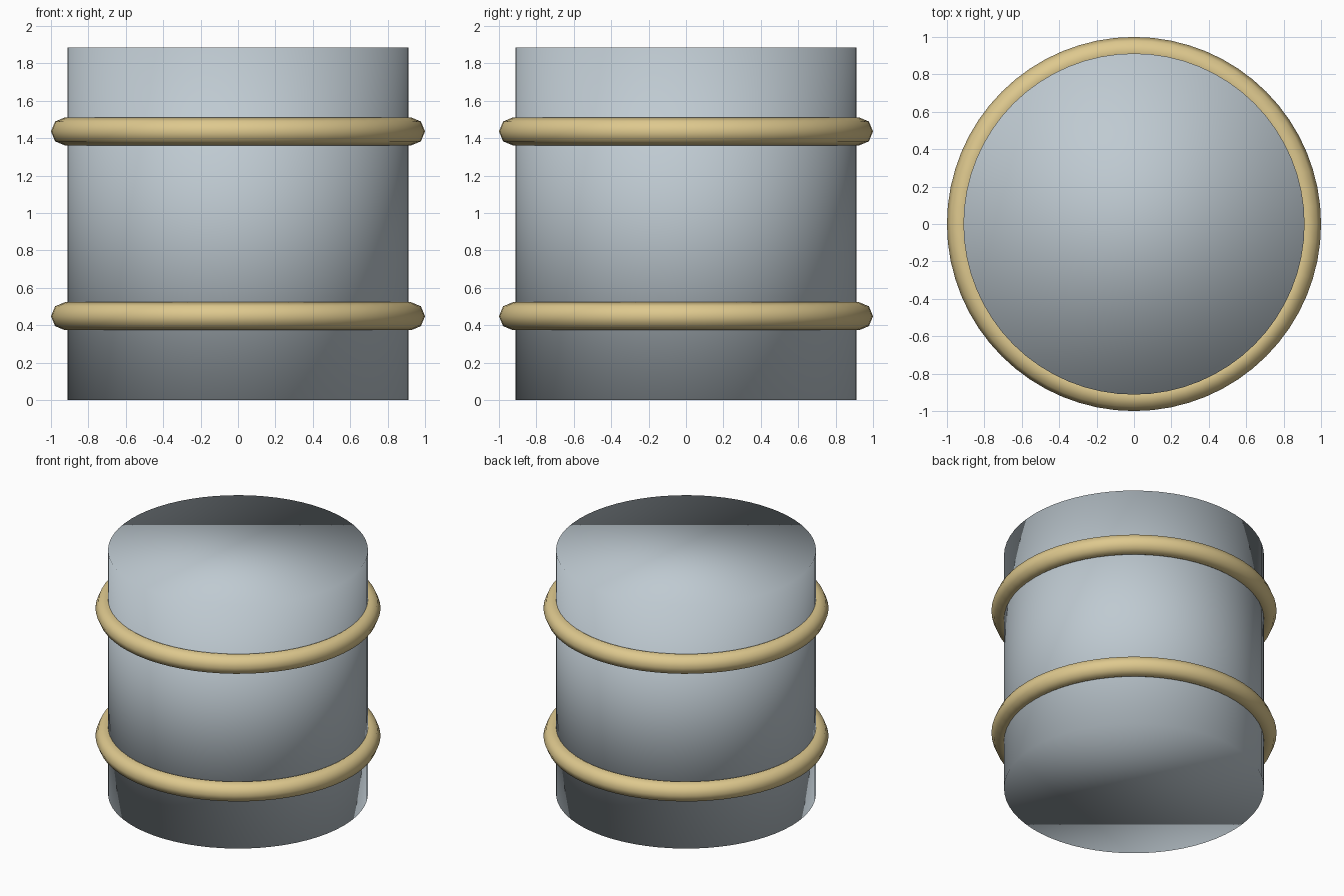
import bpy

default = bpy.data.objects.get("Cube")
if default:
    bpy.data.objects.remove(default, do_unlink=True)


def make_material(name, rgb):
    color = (*rgb, 1.0)
    mat = bpy.data.materials.new(name)
    mat.use_nodes = True
    mat.diffuse_color = color
    mat.node_tree.nodes["Principled BSDF"].inputs["Base Color"].default_value = color
    return mat


def finish(name, mat):
    obj = bpy.context.object
    obj.name = name
    obj.data.materials.append(mat)
    bpy.ops.object.shade_smooth()
    return obj


steel = make_material("pale steel", (0.52, 0.59, 0.64))
brass = make_material("brass", (0.73, 0.58, 0.27))

# Drum: plain cylinder, shaded smooth across its caps
HEIGHT = 1.885
bpy.ops.mesh.primitive_cylinder_add(vertices=64, radius=0.912, depth=HEIGHT,
                                    location=(0, 0, HEIGHT / 2))
finish("drum_body", steel)

# Hoops: two slim bands, evenly spaced about the middle
for name, side in (("lower_hoop", -1), ("upper_hoop", 1)):
    bpy.ops.mesh.primitive_torus_add(major_radius=0.925, minor_radius=0.075,
                                     major_segments=64, minor_segments=8,
                                     location=(0, 0, HEIGHT / 2 + side * 0.494))
    finish(name, brass)
